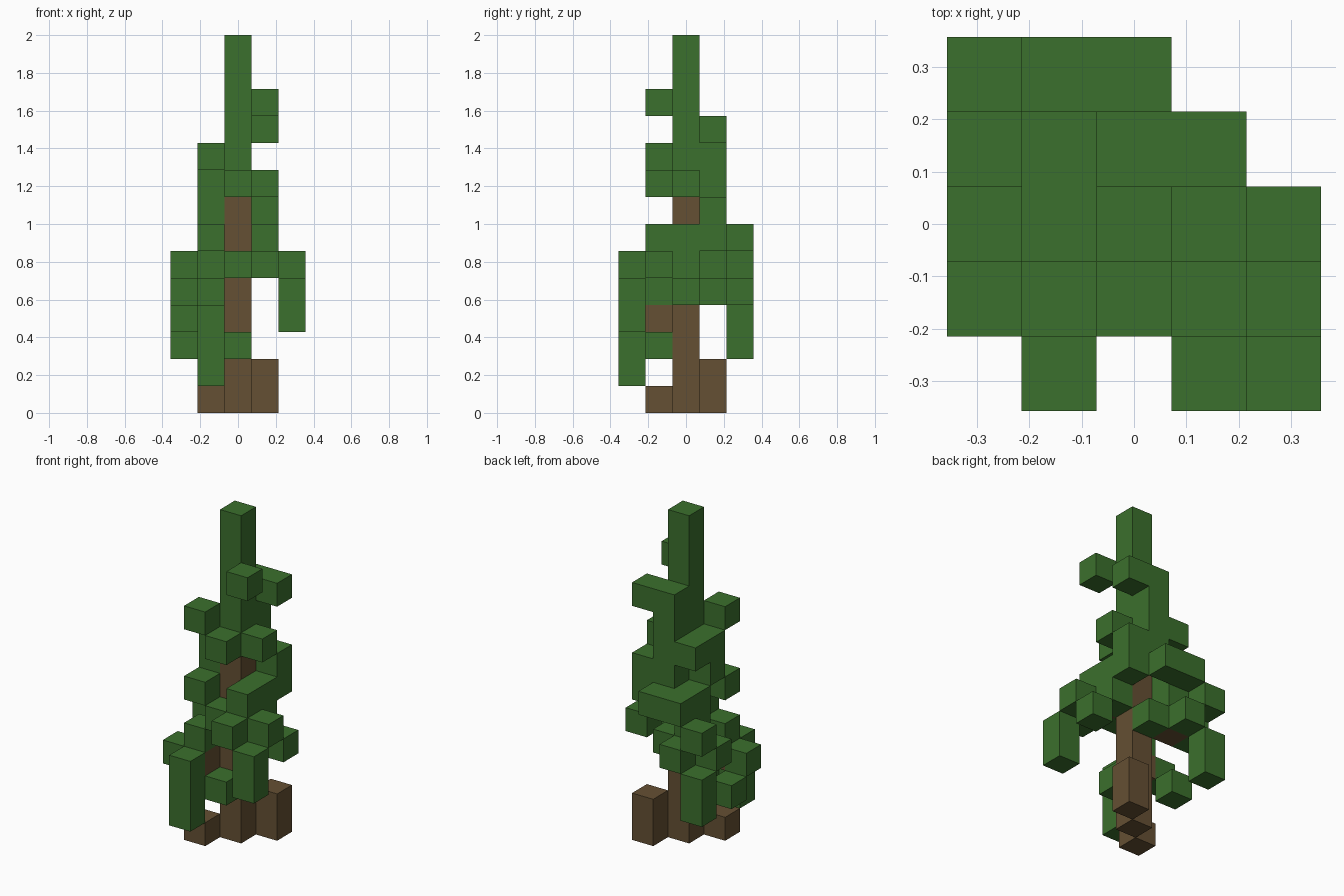
import bpy
import bmesh
from itertools import product
from mathutils import Vector

UNIT = 2 / 14  # edge length of one block

cube = bpy.data.objects.get("Cube")
if cube:
    bpy.data.objects.remove(cube, do_unlink=True)


def make_material(name, colour):
    mat = bpy.data.materials.new(name)
    mat.use_nodes = True
    mat.diffuse_color = (*colour, 1)
    mat.node_tree.nodes["Principled BSDF"].inputs["Base Color"].default_value = (*colour, 1)
    return mat


bark = make_material("bark brown", (0.130, 0.080, 0.033))
needles = make_material("needle green", (0.044, 0.162, 0.026))


def column(x, y, low, high=None):
    """Grid cells of a vertical stack of blocks."""
    top = low if high is None else high
    return {(x, y, z) for z in range(low, top + 1)}


def cells(*stacks):
    return set().union(*(column(*stack) for stack in stacks))


# Each part is a set of stacks: x, y, lowest layer, highest layer
parts = {
    "trunk": (bark, cells((0, 0, 0, 7))),
    "front_root": (bark, cells((-1, -1, 0))),
    "back_root": (bark, cells((1, 1, 0, 1))),
    "low_branch": (bark, cells((-1, -1, 3))),
    "back_branch": (bark, cells((-1, 1, 4))),
    "front_branch": (bark, cells((1, -1, 5))),
    "crown_spire": (needles, cells((0, 0, 8, 13))),
    "low_leaves": (needles, cells(
        (-1, -2, 1, 3), (-2, -1, 3), (-1, -1, 4), (0, -1, 2), (-2, 0, 2))),
    "back_leaves": (needles, cells(
        (-2, 2, 2, 3), (-2, 2, 5), (-2, 1, 4), (-1, 2, 4), (0, 1, 4), (-1, 1, 5))),
    "front_leaves": (needles, cells(
        (2, -2, 3, 4), (2, 0, 4), (1, -2, 5), (2, -1, 5), (0, -1, 5),
        (1, -1, 6), (1, 0, 5, 6))),
    "middle_leaves": (needles, cells(
        (1, 1, 6, 7), (-1, -1, 6), (-1, 1, 6), (-1, 2, 6), (0, 2, 6), (-1, 0, 7, 8))),
    "upper_leaves": (needles, cells(
        (0, -1, 8), (1, 0, 8), (-1, 1, 8), (-1, -1, 9), (0, 1, 7, 10),
        (1, 1, 10), (1, -1, 11))),
}
filled = set().union(*(group for _, group in parts.values()))


def build_part(name, mat, group):
    """Make the exposed faces of a group of blocks and merge flat neighbours."""
    bm = bmesh.new()
    verts = {}

    def vert(point):
        key = tuple(round(c * 2) for c in point)
        if key not in verts:
            verts[key] = bm.verts.new(point * UNIT)
        return verts[key]

    for cell in sorted(group):
        centre = Vector(cell) + Vector((0, 0, 0.5))
        for axis, side in product(range(3), (-1, 1)):
            normal = Vector((0, 0, 0))
            normal[axis] = side
            if tuple(int(a + b) for a, b in zip(cell, normal)) in filled:
                continue
            u = Vector((0, 0, 0))
            u[(axis + 1) % 3] = 0.5
            v = normal.cross(u)
            mid = centre + normal / 2
            bm.faces.new([vert(mid + a * u + b * v)
                          for a, b in ((-1, -1), (1, -1), (1, 1), (-1, 1))])
    if bm.faces:
        bmesh.ops.dissolve_limit(bm, angle_limit=0.01, verts=bm.verts[:], edges=bm.edges[:])
    mesh = bpy.data.meshes.new(name)
    bm.to_mesh(mesh)
    bm.free()
    mesh.materials.append(mat)
    bpy.context.collection.objects.link(bpy.data.objects.new(name, mesh))


for part_name, (part_mat, part_cells) in parts.items():
    build_part(part_name, part_mat, part_cells)
